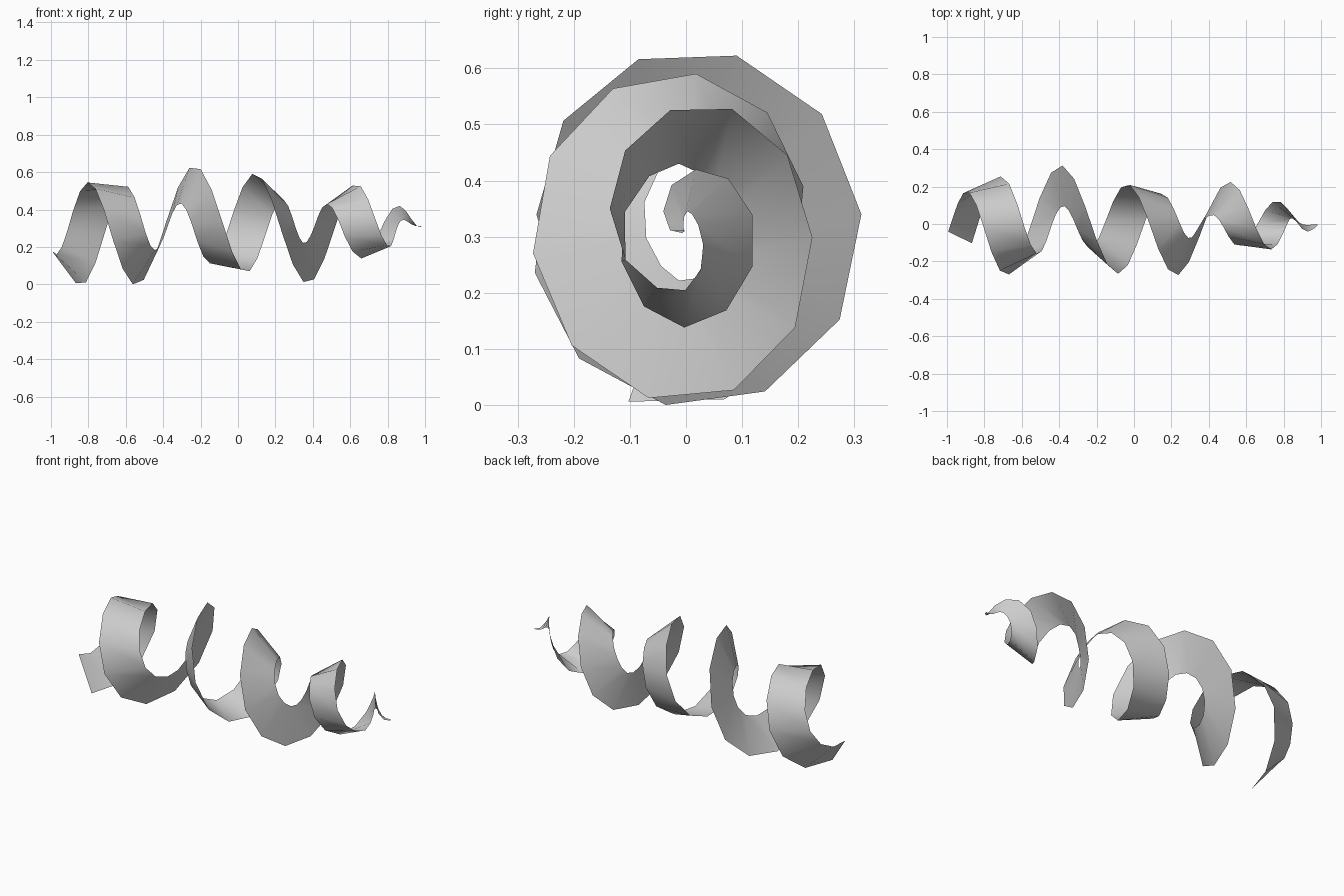
import bpy, bmesh
from math import sin, cos, radians
from mathutils import Vector

if "Cube" in bpy.data.objects:
    bpy.data.objects.remove(bpy.data.objects["Cube"])


def lerp_keys(keys, t):
    """Piecewise linear lookup in a short list of (t, value) keys."""
    for (t0, v0), (t1, v1) in zip(keys, keys[1:]):
        if t <= t1:
            return v0 + (v1 - v0) * (t - t0) / (t1 - t0)
    return keys[-1][1]


# Coil runs along x; angles in degrees, 0 = +y, 90 = up
START, END, STEPS = -110, 1654, 52
AXIS_Z = 0.32
AXIAL = [(-110, -0.93), (90, -0.70), (270, -0.495), (540, -0.16), (810, 0.165),
         (1080, 0.465), (1350, 0.74), (1530, 0.885), (1654, 0.98)]
RADIUS_Y = [(-110, 0.21), (180, 0.215), (540, 0.195), (900, 0.175),
            (1080, 0.135), (1260, 0.125), (1440, 0.075), (1654, 0.005)]
RADIUS_Z = [(-110, 0.235), (90, 0.222), (630, 0.222), (810, 0.21), (990, 0.2),
            (1170, 0.17), (1350, 0.14), (1530, 0.068), (1654, 0.005)]
HALF_WIDTH = [(-110, 0.11), (990, 0.108), (1300, 0.098), (1440, 0.065),
              (1530, 0.036), (1654, 0.004)]

# Twisting ribbon: one cross line per step, rolling slowly as it coils
bm = bmesh.new()
previous = None
for i in range(STEPS + 1):
    t = START + (END - START) * i / STEPS
    a, roll = radians(t), radians(22 - 0.3 * t)
    radial = Vector((0, cos(a), sin(a)))
    centre = Vector((lerp_keys(AXIAL, t), lerp_keys(RADIUS_Y, t) * cos(a),
                     AXIS_Z + lerp_keys(RADIUS_Z, t) * sin(a)))
    across = (Vector((1, 0, 0)) * cos(roll) + radial * sin(roll)) * lerp_keys(HALF_WIDTH, t)
    row = (bm.verts.new(centre - across), bm.verts.new(centre + across))
    if previous:
        bm.faces.new((previous[0], row[0], row[1], previous[1])).smooth = True
    previous = row

# Rest the ribbon on the ground
low = min(v.co.z for v in bm.verts)
for v in bm.verts:
    v.co.z -= low

mesh = bpy.data.meshes.new("spiral_ribbon")
bm.to_mesh(mesh)
bm.free()
ribbon = bpy.data.objects.new("spiral_ribbon", mesh)
bpy.context.collection.objects.link(ribbon)
